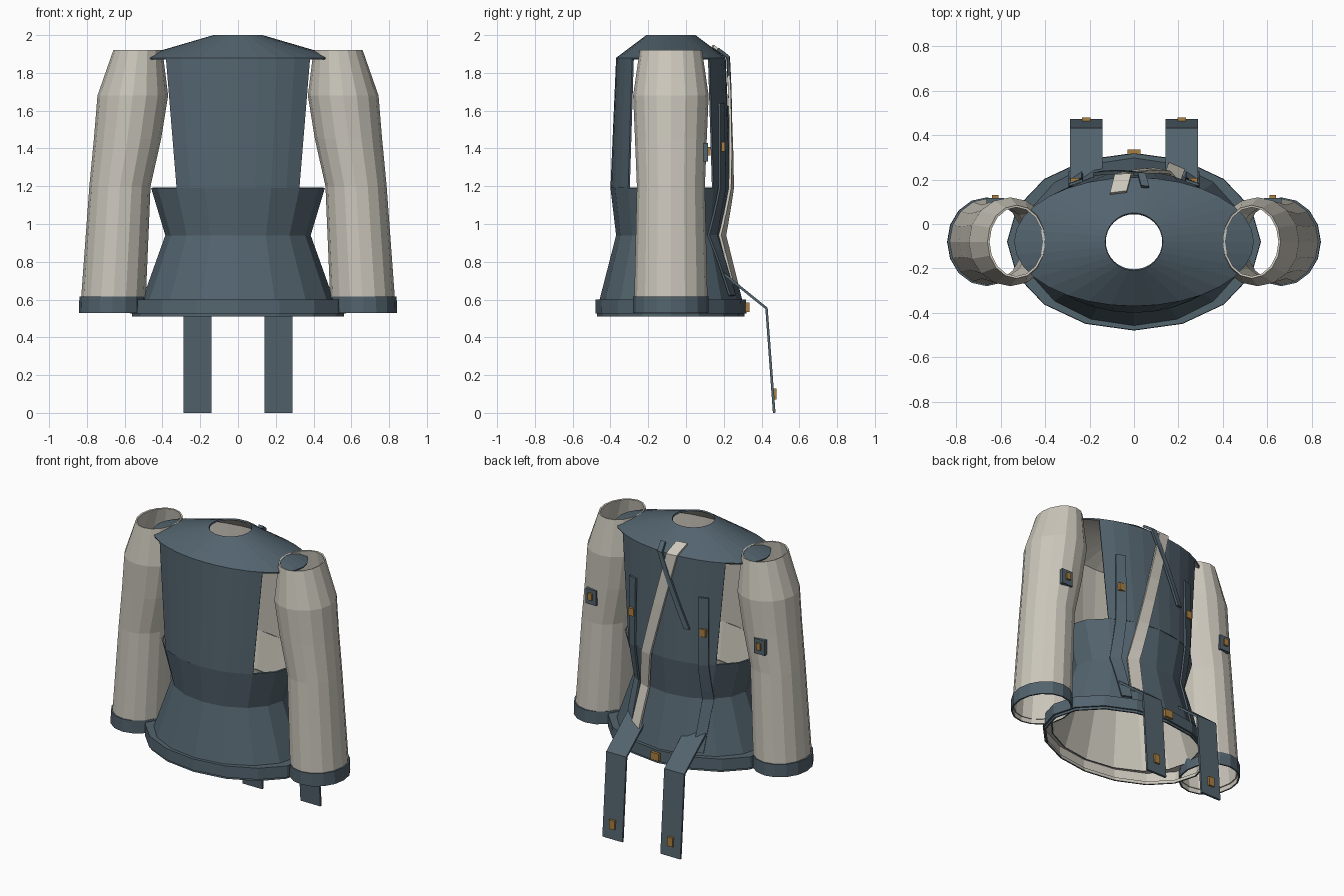
import bpy, math

if "Cube" in bpy.data.objects:
    bpy.data.objects.remove(bpy.data.objects["Cube"])

def material(name, rgb):
    m = bpy.data.materials.new(name)
    m.diffuse_color = (*rgb, 1)
    m.use_nodes = True
    m.node_tree.nodes["Principled BSDF"].inputs["Base Color"].default_value = m.diffuse_color
    return m

CLOTH = material("slate_cloth", (0.085, 0.125, 0.155))
CREAM = material("cream_linen", (0.60, 0.57, 0.50))
BRASS = material("brass", (0.40, 0.21, 0.05))
CY = -0.08  # centre line of the garment in y

def make(name, verts, faces, mats, thick, offset, inner=0):
    me = bpy.data.meshes.new(name)
    me.from_pydata(verts, [], faces)
    ob = bpy.data.objects.new(name, me)
    bpy.context.collection.objects.link(ob)
    for m in mats:
        me.materials.append(m)
    if thick:
        mod = ob.modifiers.new("thickness", 'SOLIDIFY')
        mod.thickness, mod.offset = thick, offset
        mod.material_offset = inner
    return ob

def loft(name, rows, n, mats, start=0.0, span=360.0):
    """Elliptical shell through rows of (z, centre x, rx, ry), bottom to top, lined inside."""
    closed = span == 360.0
    cols = n if closed else n + 1
    verts = []
    for z, cx, rx, ry in rows:
        for i in range(cols):
            a = math.radians(start + span * i / n)
            verts.append((cx + rx * math.cos(a), CY + ry * math.sin(a), z))
    faces = []
    for r in range(len(rows) - 1):
        for i in range(n):
            j = (i + 1) % cols
            faces.append((r * cols + i, r * cols + j, (r + 1) * cols + j, (r + 1) * cols + i))
    return make(name, verts, faces, mats, 0.01, -1, len(mats) - 1)

def ribbon(name, pairs, thick, mat):
    """Strip facing the back, from top-to-bottom pairs of (-x edge, +x edge)."""
    verts = [p for pair in pairs for p in pair]
    faces = [(2 * i, 2 * i + 1, 2 * i + 3, 2 * i + 2) for i in range(len(pairs) - 1)]
    return make(name, verts, faces, [mat], thick, 1)

def box(name, c, s, mat):
    v = [(c[0] + s[0] * i / 2, c[1] + s[1] * j / 2, c[2] + s[2] * k / 2)
         for i in (-1, 1) for j in (-1, 1) for k in (-1, 1)]
    f = [(0, 1, 3, 2), (4, 6, 7, 5), (0, 4, 5, 1), (2, 3, 7, 6), (0, 2, 6, 4), (1, 5, 7, 3)]
    return make(name, v, f, [mat], 0, 0)

# Body outline: z, rx, ry
BODY = [(0.59, 0.51, 0.38), (0.94, 0.385, 0.29), (1.19, 0.46, 0.32),
        (1.88, 0.54, 0.29), (2.0, 0.13, 0.13)]

def back_y(x, z, off=0.003):
    for (z0, a0, b0), (z1, a1, b1) in zip(BODY, BODY[1:]):
        if z <= z1:
            break
    t = (z - z0) / (z1 - z0)
    rx, ry = a0 + t * (a1 - a0), b0 + t * (b1 - b0)
    return CY + ry * math.sqrt(max(0, 1 - (x / rx) ** 2)) + off

def draped(name, path, width, thick, mat, off=0.003):
    """Ribbon lying on the back, along (x, z) points."""
    pairs = []
    for (x0, z0), (x1, z1) in zip(path, path[1:]):
        for k in range(4):
            x, z = x0 + (x1 - x0) * k / 4, z0 + (z1 - z0) * k / 4
            pairs.append((x, z))
    pairs.append(path[-1])
    return ribbon(name, [tuple((x + s * width / 2, back_y(x + s * width / 2, z, off), z)
                               for s in (-1, 1)) for x, z in pairs], thick, mat)

rows = [(z, 0, rx, ry) for z, rx, ry in BODY]
LINED = [CLOTH, CREAM]

# Skirt, waist, front and back panels, shoulder yoke
loft("skirt", rows[0:2], 16, LINED)
loft("waist", rows[1:3], 16, LINED)
loft("front_panel", rows[2:4], 8, LINED, 225, 90)
loft("back_panel", rows[2:4], 8, LINED, 45, 90)
loft("shoulder_yoke", rows[3:5], 32, LINED)

# Hem band with a narrow lower lip
loft("hem", [(0.51, 0, 0.56, 0.39), (0.525, 0, 0.56, 0.39), (0.525, 0, 0.572, 0.40),
             (0.60, 0, 0.57, 0.398), (0.60, 0, 0.50, 0.375)], 16, LINED)
box("hem_stud", (0, 0.32, 0.56), (0.06, 0.03, 0.05), BRASS)

for s, side in ((1, "right"), (-1, "left")):
    # Sleeve and cuff
    loft(side + "_sleeve", [(0.56, s * 0.662, 0.172, 0.195), (1.20, s * 0.625, 0.162, 0.18),
                            (1.45, s * 0.585, 0.178, 0.19), (1.68, s * 0.557, 0.187, 0.20),
                            (1.92, s * 0.53, 0.13, 0.165)], 16, [CREAM])
    loft(side + "_cuff", [(0.53, s * 0.664, 0.178, 0.20), (0.615, s * 0.664, 0.176, 0.20),
                          (0.615, s * 0.664, 0.165, 0.19)], 16, LINED)
    # Sleeve tag with stud
    box(side + "_sleeve_tag", (s * 0.625, 0.105, 1.38), (0.08, 0.025, 0.10), CLOTH)
    box(side + "_sleeve_stud", (s * 0.625, 0.122, 1.385), (0.03, 0.018, 0.045), BRASS)
    # Vertical back strap with stud
    draped(side + "_back_strap", [(s * 0.26, z) for z in (1.64, 1.19, 0.94, 0.62)],
           0.06, 0.012, CLOTH)
    box(side + "_strap_stud", (s * 0.265, back_y(0.265, 1.41) + 0.012, 1.41),
        (0.04, 0.025, 0.05), BRASS)
    # Bent hanging tail with stud
    ribbon(side + "_tail", [((s * 0.215 - 0.074, y, z), (s * 0.215 + 0.074, y, z))
                            for y, z in ((0.19, 0.735), (0.42, 0.55), (0.46, 0))],
           0.014, CLOTH)
    box(side + "_tail_stud", (s * 0.215, 0.47, 0.10), (0.04, 0.02, 0.06), BRASS)

# Crossed sash and strap over the back
draped("back_sash", [(-0.07, 1.935), (-0.05, 1.88), (0.125, 1.19), (0.165, 0.94), (0.19, 0.68)],
       0.075, 0.014, CREAM, 0.006)
draped("diagonal_strap", [(0.05, 1.92), (0.035, 1.88), (-0.165, 1.42)], 0.035, 0.016, CLOTH, 0.008)
